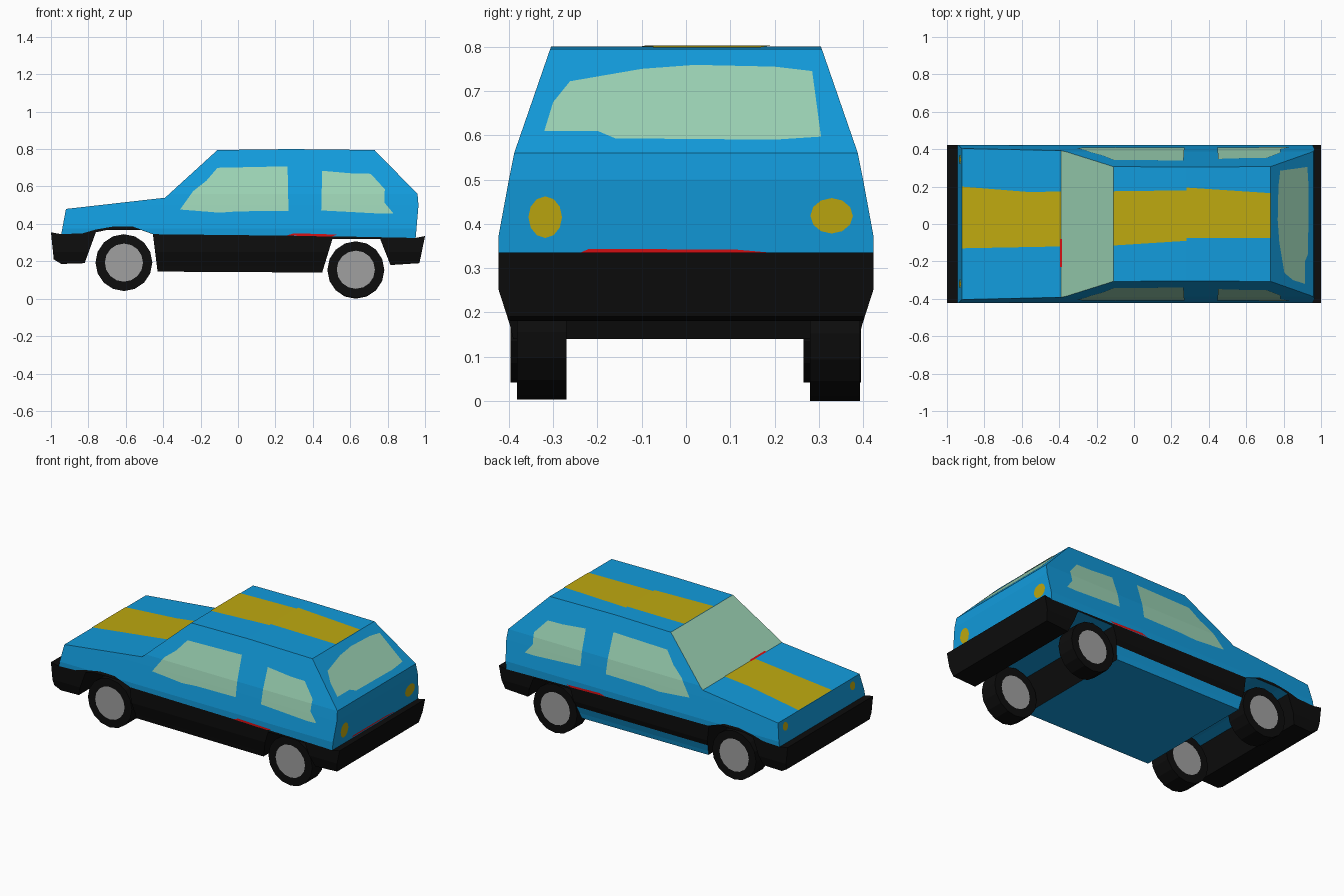
import bpy, bmesh, math
from mathutils import Vector, Matrix

if "Cube" in bpy.data.objects:
    bpy.data.objects.remove(bpy.data.objects["Cube"])


def material(name, rgb):
    m = bpy.data.materials.new(name)
    m.diffuse_color = (*rgb, 1)
    m.use_nodes = True
    m.node_tree.nodes["Principled BSDF"].inputs["Base Color"].default_value = m.diffuse_color
    return m


BLUE = material("blue paint", (0.006, 0.33, 0.72))
BLACK = material("black trim", (0.004, 0.004, 0.004))
GLASS = material("pale green glass", (0.33, 0.65, 0.46))
YELLOW = material("yellow", (0.52, 0.40, 0.005))
GREY = material("hub grey", (0.35, 0.35, 0.35))
RED = material("red", (0.70, 0.005, 0.007))

# half width of the body by height, and surface lines of the profile
WIDTH = [(0.13, 0.388), (0.172, 0.398), (0.25, 0.423), (0.375, 0.423),
         (0.5, 0.40), (0.56, 0.388), (0.80, 0.305)]
LEVELS = (0.172, 0.215, 0.25, 0.375, 0.5, 0.56)
TOP = [(-0.92, 0.48), (-0.39, 0.54), (-0.11, 0.795), (0.28, 0.80), (0.73, 0.795)]
REAR = [(0.325, 0.95), (0.5, 0.965), (0.56, 0.96), (0.795, 0.73)]
NOSE = [(0.345, -0.945), (0.48, -0.92)]
SEAM = [(0.45, 0.335), (-0.45, 0.345), (-0.56, 0.385), (-0.66, 0.387),
        (-0.76, 0.37), (-0.83, 0.35)]
OFF = 0.003


def lerp(table, t):
    for (a, va), (b, vb) in zip(table, table[1:]):
        if t <= b:
            break
    return va + (vb - va) * (t - a) / (b - a)


def finish(name, bm, mats):
    me = bpy.data.meshes.new(name)
    bm.to_mesh(me)
    bm.free()
    for m in mats:
        me.materials.append(m)
    ob = bpy.data.objects.new(name, me)
    bpy.context.collection.objects.link(ob)
    return ob


def flat_shape(points, levels):
    bm = bmesh.new()
    bm.faces.new([bm.verts.new((u, 0, v)) for u, v in points])
    for z in levels:
        bmesh.ops.bisect_plane(bm, geom=bm.verts[:] + bm.edges[:] + bm.faces[:],
                               dist=1e-5, plane_co=(0, 0, z), plane_no=(0, 0, 1))
    return bm


def panel(name, points, place, mat, levels=()):
    """Thin painted detail laid on the body surface."""
    bm = flat_shape(points, levels)
    for v in bm.verts:
        v.co = place(v.co.x, v.co.z)
    bm.normal_update()
    for f in bm.faces:
        if f.normal.dot(f.calc_center_median() - Vector((0, 0, 0.4))) < 0:
            f.normal_flip()
    return finish(name, bm, [mat])


def shell(name, points, mats, rule, drop):
    """Side profile spread to the body width at each height."""
    bm = flat_shape(points, LEVELS)
    faces, border = bm.faces[:], [e for e in bm.edges if e.is_boundary]
    twin = {v: bm.verts.new(v.co) for v in bm.verts[:]}
    for f in faces:
        bm.faces.new([twin[v] for v in reversed(f.verts)])
    for e in border:
        a, b = e.verts
        bm.faces.new((a, b, twin[b], twin[a]))
    for v, t in twin.items():
        w = lerp(WIDTH, v.co.z)
        v.co.y, t.co.y = -w, w
    bmesh.ops.recalc_face_normals(bm, faces=bm.faces[:])
    bm.normal_update()
    for f in bm.faces:
        f.material_index = rule(f.normal, f.calc_center_median())
    hidden = [f for f in bm.faces if drop(f.normal, f.calc_center_median())]
    bmesh.ops.delete(bm, geom=hidden, context='FACES')
    return finish(name, bm, mats)


# upper body with windscreen
shell("upper_body",
      [(-0.945, 0.345)] + TOP + [(0.96, 0.56), (0.965, 0.5), (0.95, 0.325)] + SEAM,
      [BLUE, GLASS],
      lambda n, c: int(n.x < -0.5 and n.z > 0.5),
      lambda n, c: n.z < -0.5)

# black lower body with bumpers, wheel arches and blue floor
shell("lower_body",
      [(-0.945, 0.345), (-1, 0.355), (-0.985, 0.21), (-0.945, 0.186), (-0.82, 0.19),
       (-0.76, 0.355), (-0.70, 0.368), (-0.52, 0.368), (-0.455, 0.345),
       (-0.43, 0.145), (0.45, 0.14), (0.505, 0.32), (0.76, 0.32), (0.815, 0.18),
       (0.97, 0.19), (1.0, 0.335), (0.95, 0.325)] + SEAM,
      [BLACK, BLUE],
      lambda n, c: int(abs(c.x) < 0.8 and (n.z < -0.5 or (n.y > 0.5 and c.z < 0.215))),
      lambda n, c: n.z > 0.5 and abs(c.x) < 0.95)

# side windows
FRONT_WINDOW = [(-0.31, 0.477), (-0.24, 0.575), (-0.17, 0.63), (-0.11, 0.70),
                (0.265, 0.708), (0.27, 0.47), (0.0, 0.467), (-0.1, 0.46)]
REAR_WINDOW = [(0.45, 0.684), (0.61, 0.67), (0.71, 0.668), (0.785, 0.585),
               (0.782, 0.515), (0.83, 0.457), (0.765, 0.455), (0.445, 0.472)]


def on_side(s):
    return lambda x, z: (x, s * (lerp(WIDTH, z) + OFF), z)


for s, side in ((-1, "right"), (1, "left")):
    panel("front_window_" + side, FRONT_WINDOW, on_side(s), GLASS, LEVELS)
    panel("rear_window_" + side, REAR_WINDOW, on_side(s), GLASS, LEVELS)
    panel("red_side_line_" + side,
          [(0.26, 0.338), (0.5, 0.332), (0.53, 0.343), (0.3, 0.35)], on_side(s), RED)


# hatch window, lights and red line across the rear
def on_rear(y, z):
    return (lerp(REAR, z) + OFF, y, z)


def on_nose(y, z):
    return (lerp(NOSE, z) - OFF, y, z)


def ellipse(y, z, ry, rz, n=12):
    return [(y + ry * math.cos(2 * math.pi * i / n), z + rz * math.sin(2 * math.pi * i / n))
            for i in range(n)]


panel("hatch_window",
      [(-0.32, 0.61), (-0.30, 0.675), (-0.262, 0.722), (-0.1, 0.75), (0.02, 0.759),
       (0.2, 0.755), (0.285, 0.745), (0.305, 0.597), (0.2, 0.59), (-0.16, 0.593),
       (-0.2, 0.61)], on_rear, GLASS)
panel("tail_light_right", ellipse(-0.318, 0.415, 0.038, 0.047), on_rear, YELLOW)
panel("tail_light_left", ellipse(0.329, 0.418, 0.048, 0.04), on_rear, YELLOW)
panel("red_rear_line", [(-0.24, 0.334), (0.2, 0.334), (0.11, 0.342), (-0.22, 0.343)],
      on_rear, RED)
for y, side in ((-0.32, "right"), (0.345, "left")):
    panel("head_light_" + side, ellipse(y, 0.44, 0.025, 0.025), on_nose, YELLOW)


# yellow stripe on bonnet and roof, red line under the windscreen
def on_top(x, y):
    return (x, y, lerp(TOP, x) + OFF)


panel("bonnet_stripe", [(-0.92, -0.13), (-0.39, -0.12), (-0.39, 0.175), (-0.55, 0.17),
                        (-0.92, 0.2)], on_top, YELLOW)
panel("roof_stripe_front", [(-0.11, -0.115), (0.28, -0.09), (0.28, 0.18), (-0.11, 0.175)],
      on_top, YELLOW)
panel("roof_stripe_rear", [(0.28, -0.075), (0.73, -0.075), (0.73, 0.165), (0.28, 0.195)],
      on_top, YELLOW)
panel("red_windscreen_line", [(-0.395, -0.23), (-0.385, -0.23), (-0.385, -0.08),
                              (-0.395, -0.08)], on_top, RED)


# wheels with grey hubs on both faces
def wheel(name, x, y, z, width):
    bm = bmesh.new()
    bmesh.ops.create_cone(bm, cap_ends=True, segments=16, radius1=0.152, radius2=0.152,
                          depth=width, matrix=Matrix.Rotation(math.pi / 2, 4, 'X'))
    bm.normal_update()
    caps = [f for f in bm.faces if abs(f.normal.y) > 0.9]
    bmesh.ops.inset_individual(bm, faces=caps, thickness=0.05)
    for f in caps:
        f.material_index = 1
    finish(name, bm, [BLACK, GREY]).location = (x, y, z)


wheel("front_wheel_right", -0.61, -0.333, 0.193, 0.127)
wheel("front_wheel_left", -0.61, 0.33, 0.193, 0.13)
wheel("rear_wheel_right", 0.63, -0.326, 0.155, 0.112)
wheel("rear_wheel_left", 0.63, 0.337, 0.152, 0.113)
